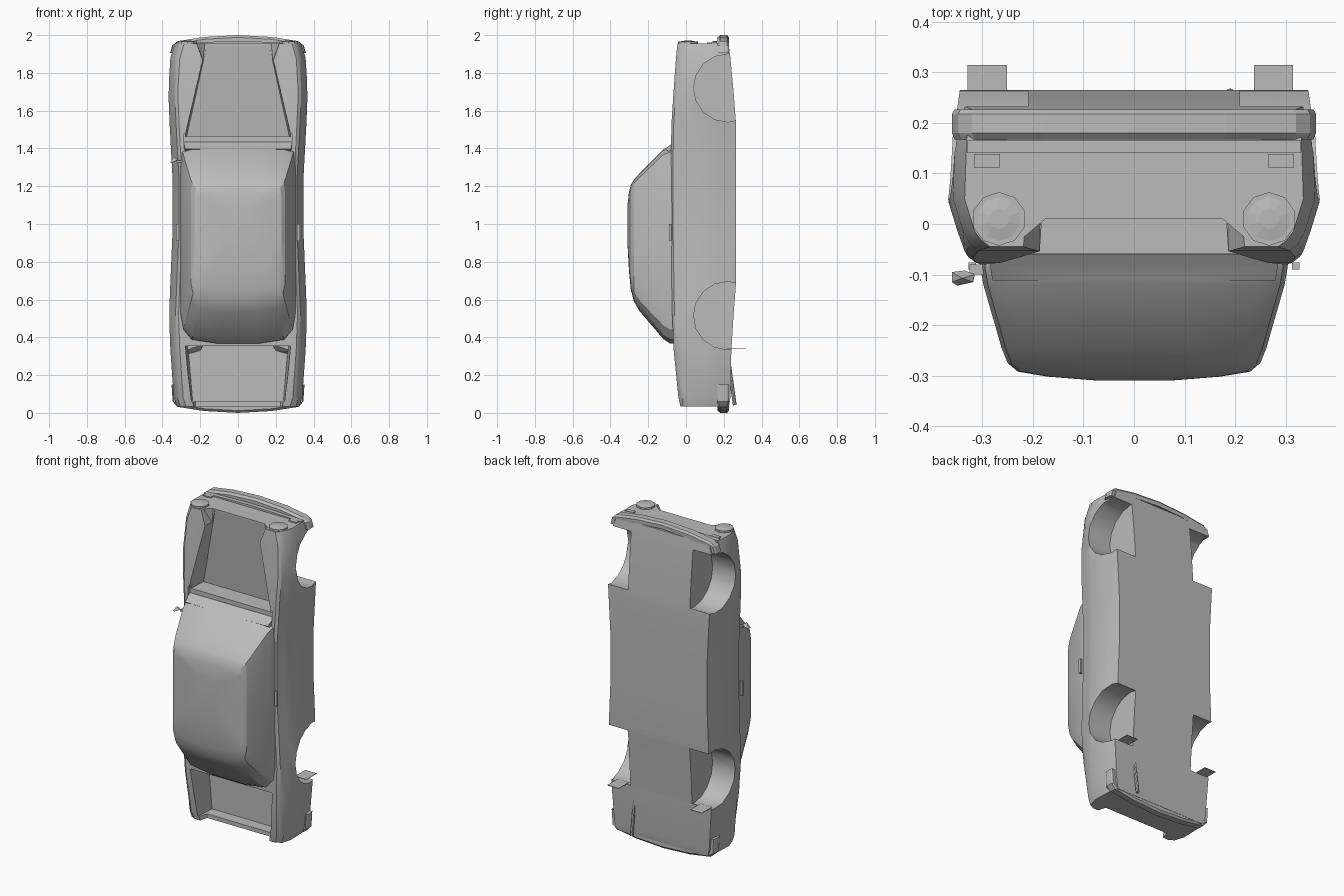
import bpy, bmesh, math
from mathutils import Matrix, Vector

if "Cube" in bpy.data.objects:
    bpy.data.objects.remove(bpy.data.objects["Cube"])

grey = bpy.data.materials.new("plain_grey")
grey.diffuse_color = (0.5, 0.5, 0.5, 1)
grey.use_nodes = True
grey.node_tree.nodes["Principled BSDF"].inputs["Base Color"].default_value = grey.diffuse_color


def finish(name, bm):
    bmesh.ops.recalc_face_normals(bm, faces=bm.faces[:])
    me = bpy.data.meshes.new(name)
    bm.to_mesh(me)
    bm.free()
    me.materials.append(grey)
    ob = bpy.data.objects.new(name, me)
    bpy.context.collection.objects.link(ob)
    return ob


def shade(ob, angle):
    bpy.ops.object.select_all(action='DESELECT')
    ob.select_set(True)
    bpy.context.view_layer.objects.active = ob
    bpy.ops.object.shade_smooth_by_angle(angle=math.radians(angle))


def loft(name, rings):
    bm = bmesh.new()
    vs = [[bm.verts.new(p) for p in r] for r in rings]
    n = len(vs[0])
    for a, b in zip(vs, vs[1:]):
        for i in range(n):
            bm.faces.new((a[i], a[(i + 1) % n], b[(i + 1) % n], b[i]))
    bm.faces.new(vs[0])
    bm.faces.new(vs[-1])
    return finish(name, bm)


def hull(name, pts, mirror=True):
    """Convex solid; half the points are enough when mirror is on."""
    bm = bmesh.new()
    all_pts = list(pts) + ([(-x, y, z) for x, y, z in pts] if mirror else [])
    for p in sorted(set(all_pts)):
        bm.verts.new(p)
    res = bmesh.ops.convex_hull(bm, input=bm.verts[:])
    junk = [v for v in set(res["geom_interior"] + res["geom_unused"]) if isinstance(v, bmesh.types.BMVert)]
    bmesh.ops.delete(bm, geom=junk, context='VERTS')
    bmesh.ops.dissolve_limit(bm, angle_limit=0.01, verts=bm.verts[:], edges=bm.edges[:])
    return finish(name, bm)


def box(name, x, y, z):
    return hull(name, [(a, b, c) for a in x for b in y for c in z], False)


def cylinder(name, centre, r1, r2, depth, axis, sides):
    bm = bmesh.new()
    rot = Vector((0, 0, 1)).rotation_difference(Vector(axis)).to_matrix().to_4x4()
    bmesh.ops.create_cone(bm, cap_ends=True, segments=sides, radius1=r1, radius2=r2,
                          depth=depth, matrix=Matrix.Translation(centre) @ rot)
    return finish(name, bm)


def combine(ob, other, op='DIFFERENCE'):
    m = ob.modifiers.new("combine", 'BOOLEAN')
    m.operation, m.solver, m.object = op, 'EXACT', other
    bpy.context.view_layer.objects.active = ob
    bpy.ops.object.modifier_apply(modifier=m.name)
    bpy.data.objects.remove(other)


# Lower body: sections along the length (z, half width, deck y, floor y)
sections = [(0.035, .325, -.03, .228), (0.08, .34, -.04, .235), (0.33, .358, -.065, .24),
            (0.52, .365, -.073, .252), (0.69, .358, -.076, .265), (0.95, .347, -.08, .265),
            (1.25, .347, -.082, .265), (1.53, .362, -.077, .265), (1.70, .369, -.066, .252),
            (1.88, .358, -.053, .235), (1.955, .335, -.045, .225)]
rings = []
for z, w, yt, yb in sections:
    half = [(w - .018, yb), (w - .004, .17), (w, .05), (w - .02, -.015),
            (w - .034, yt + .012), (w - .05, yt)]
    rings.append([(x, y, z) for x, y in half] + [(-x, y, z) for x, y in reversed(half)])
body = loft("body_shell", rings)

# Trench for the cowl, in front of the windscreen
combine(body, hull("cowl_cutter", [(.285, y, z) for y, z in ((-.2, 1.40), (-.08, 1.40), (-.058, 1.425),
                                                             (-.058, 1.48), (-.2, 1.48))]))

# Cabin: rounded rings stacked towards the roof (y, half width, rear z, front z)
levels = [(-.05, .306, .362, 1.425), (-.085, .304, .364, 1.415), (-.12, .298, .387, 1.40),
          (-.245, .262, .535, 1.272), (-.275, .25, .585, 1.238), (-.292, .23, .65, 1.21),
          (-.302, .17, .75, 1.17), (-.31, .07, .90, 1.10)]
rings = []
for y, w, r, f in levels:
    k = (f - r) / 1.07
    half = [(.35, f - .004 * k), (.82, f - .012 * k), (.97, f - .035 * k), (1, f - .12 * k),
            (1, (f + r) / 2), (1, r + .17 * k), (.95, r + .08 * k), (.8, r + .025 * k), (.35, r + .004 * k)]
    rings.append([(w * x, y, z) for x, z in half] + [(-w * x, y, z) for x, z in reversed(half)])
combine(body, loft("cabin", rings), 'UNION')

# Cowl slope
combine(body, hull("cowl", [(.28, -.112, 1.398), (.288, -.06, 1.435), (.288, 0, 1.435), (.28, -.06, 1.36)]), 'UNION')

# Wheel arches
for s in (1, -1):
    for z in (0.515, 1.72):
        combine(body, cylinder("arch_cutter", (s * .36, .22, z), .18, .18, .3, (1, 0, 0), 16))

# Open engine bay with a floor that drops towards the cabin, and open boot
combine(body, hull("bay_cutter", [(.178, -.2, 1.945), (.29, -.2, 1.462), (.165, .012, 1.945), (.272, .055, 1.462)]))
combine(body, hull("bay_lip_cutter", [(.17, .01, 2.0), (.235, -.045, 2.0), (.235, -.2, 2.0),
                                      (.185, .01, 1.87), (.193, -.2, 1.87)]))
combine(body, hull("boot_cutter", [(.255, -.2, .06), (.29, -.2, .355), (.24, .09, .06), (.265, .09, .355)]))
combine(body, hull("boot_lip_cutter", [(.22, .02, 0), (.275, -.2, 0), (.23, .02, .1), (.265, -.2, .1)]))
shade(body, 25)


# Bumpers: bowed bars wrapping round the corners
def bumper(name, path, sign):
    full = path + [(-x, z) for x, z in reversed(path[:-1])]
    rings = []
    for x, z in full:
        k = .93 if abs(x) > .3 else 1
        d = .012 if abs(x) < .34 else 0
        rings.append([(x, .18, z), (x, .218, z), (x * .985, .227, z - sign * d),
                      (x * k, .226, z - sign * d * 3), (x * k, .167, z - sign * d * 3),
                      (x * .985, .167, z - sign * d)])
    loft(name, rings)


bumper("front_bumper", [(.36, 1.905), (.348, 1.945), (.32, 1.968), (.18, 1.99), (0, 2.0)], 1)
bumper("rear_bumper", [(.352, .15), (.346, .06), (.32, .032), (.18, .01), (0, 0.0)], -1)

# Front strip above the bumper
hull("front_trim", [(.33, y, z) for y in (.14, .165) for z in (1.95, 1.96)] + [(0, .14, 1.968), (0, .165, 1.968)])

# Exhaust pipe
cylinder("exhaust_pipe", (.19, .243, .15), .01, .01, .22, (0, -.14, 1), 8)

for s, side in ((1, "right"), (-1, "left")):
    # Headlights: shallow ten-sided domes
    cylinder(side + "_headlight_rim", (s * .267, .01, 1.957), .053, .053, .018, (0, 0, 1), 10)
    cylinder(side + "_headlight", (s * .267, .01, 1.968), .046, .02, .005, (0, 0, 1), 10)
    # Indicators, handles, mud flaps, boot floor humps
    box(side + "_indicator", (s * .265, s * .317), (.112, .138), (1.945, 1.962))
    box(side + "_door_handle", (s * .313, s * .327), (-.09, -.076), (.91, 1.0))
    x = .29 if s < 0 else .276
    box(side + "_mud_flap", (s * (x - .039), s * (x + .039)), (.215, .315), (.338, .341))
    hull(side + "_boot_hump", [(s * x, y, z) for x, y, z in
         ((.18, .1, .365), (.18, .06, .365), (.29, .05, .365), (.29, .05, .325), (.2, .09, .33),
          (.29, .1, .30))], False)

# Single door mirror
box("mirror_stem", (-.325, -.29), (-.1, -.08), (1.325, 1.335))
hull("door_mirror", [(-.36, -.115, 1.325), (-.36, -.095, 1.325), (-.35, -.122, 1.325), (-.318, -.115, 1.34),
                     (-.315, -.1, 1.34), (-.335, -.092, 1.33), (-.34, -.107, 1.355)], False)
